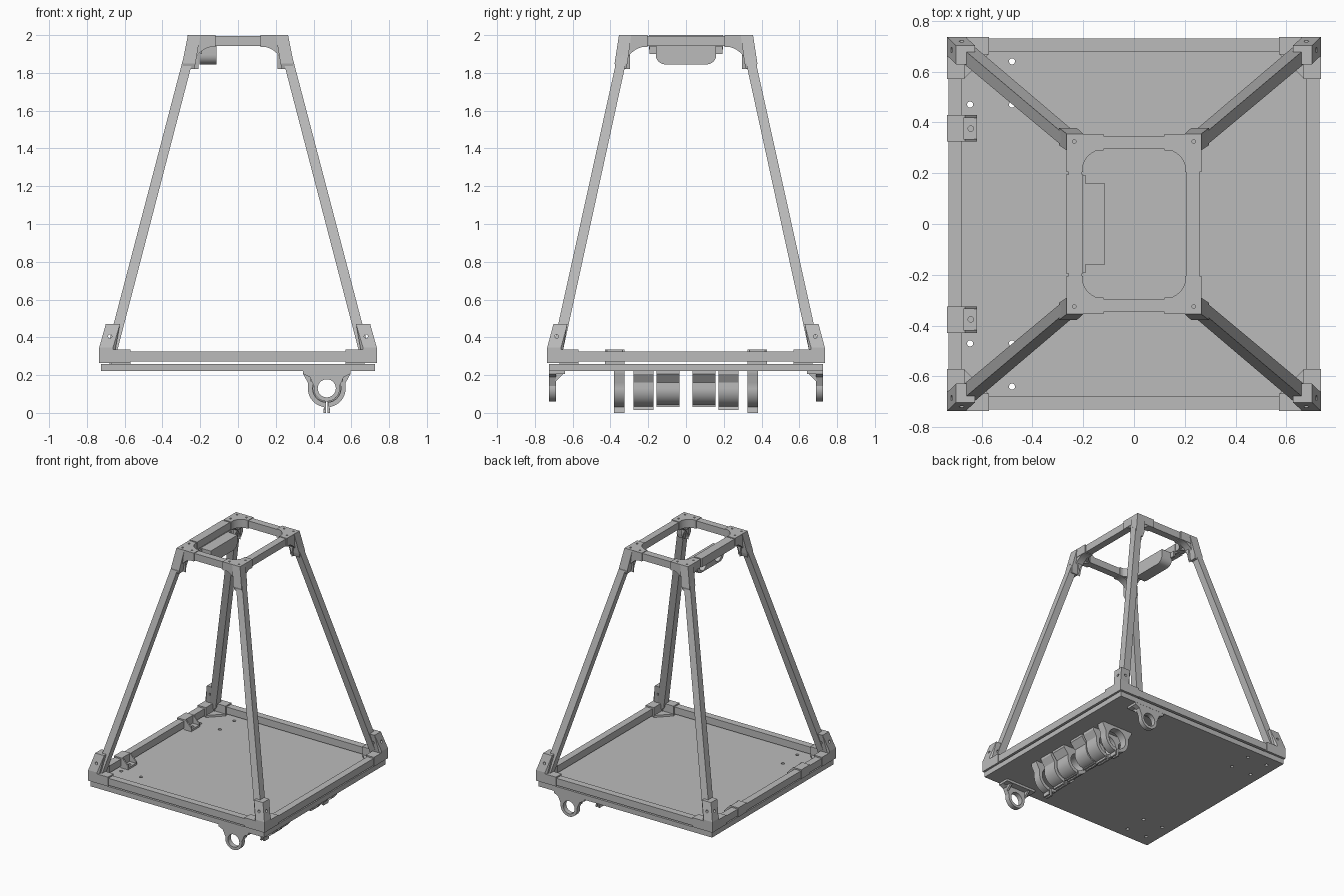
import bpy, bmesh
from math import cos, sin, radians
from mathutils import Vector

cube = bpy.data.objects.get("Cube")
if cube:
    bpy.data.objects.remove(cube)

grey = bpy.data.materials.new("plain grey")
grey.use_nodes = True
GREY = (0.5, 0.5, 0.5, 1)
grey.diffuse_color = GREY
grey.node_tree.nodes["Principled BSDF"].inputs["Base Color"].default_value = GREY


def finish(name, bm, mirror=""):
    bmesh.ops.recalc_face_normals(bm, faces=bm.faces)
    me = bpy.data.meshes.new(name)
    bm.to_mesh(me)
    bm.free()
    ob = bpy.data.objects.new(name, me)
    bpy.context.collection.objects.link(ob)
    me.materials.append(grey)
    if mirror:
        mod = ob.modifiers.new("Mirror", "MIRROR")
        mod.use_axis = ("x" in mirror, "y" in mirror, False)
        mod.use_mirror_merge = False
    return ob


def hull(name, points, mirror=""):
    bm = bmesh.new()
    for p in points:
        bm.verts.new(p)
    bmesh.ops.convex_hull(bm, input=bm.verts)
    return finish(name, bm, mirror)


def rect(x0, x1, y0, y1, z):
    return [(x, y, z) for x in (x0, x1) for y in (y0, y1)]


def box(name, x0, x1, y0, y1, z0, z1, mirror=""):
    return hull(name, rect(x0, x1, y0, y1, z0) + rect(x0, x1, y0, y1, z1), mirror)


def prism(name, profile, axis, a, b, mirror=""):
    """Extrude a 2D profile along one axis from a to b."""
    place = {"x": lambda u, v, w: (w, u, v),
             "y": lambda u, v, w: (u, w, v),
             "z": lambda u, v, w: (u, v, w)}[axis]
    bm = bmesh.new()
    face = bm.faces.new([bm.verts.new(place(u, v, a)) for u, v in profile])
    ext = bmesh.ops.extrude_face_region(bm, geom=[face])
    verts = [g for g in ext["geom"] if isinstance(g, bmesh.types.BMVert)]
    bmesh.ops.translate(bm, verts=verts, vec=place(0, 0, b - a))
    return finish(name, bm, mirror)


def arc(cu, cv, ru, rv, a, b, n=12):
    angles = [radians(a + (b - a) * i / n) for i in range(n + 1)]
    return [(cu + ru * cos(t), cv + rv * sin(t)) for t in angles]


def circle(u, v, r):
    return arc(u, v, r, r, 0, 345, 23)


def drill(obs, u, v, r, axis, a, b, mirror=""):
    """Cut a round hole, ahead of any mirroring on the part."""
    tool = prism("hole_cutter", circle(u, v, r), axis, a, b, mirror)
    tool.hide_render = True
    tool.hide_viewport = True
    tool.display_type = "WIRE"
    for ob in obs:
        mod = ob.modifiers.new("Hole", "BOOLEAN")
        mod.operation = "DIFFERENCE"
        mod.solver = "EXACT"
        mod.object = tool
        ob.modifiers.move(len(ob.modifiers) - 1, 0)


# Base plate with mounting holes
plate = box("base_plate", -.725, .725, -.725, .725, .222, .26)
for x in (-.48, -.645):
    for y in (.47, .64):
        drill([plate], x, y, .012, "z", .1, .4, "y")

# Lower frame beams
box("lower_cross_beam", -.66, .66, .678, .73, .272, .325, "y")
box("lower_side_beam", .678, .73, -.66, .66, .272, .325, "x")

# Lower corner brackets: two sleeves, a leg socket and a foot gusset
box("lower_corner_sleeve_x", .57, .735, .667, .735, .265, .335, "xy")
box("lower_corner_sleeve_y", .667, .735, .57, .735, .265, .335, "xy")
socket = hull("lower_leg_socket", rect(.662, .735, .662, .735, .265)
              + rect(.662, .735, .662, .735, .345)
              + rect(.625, .7, .628, .702, .47), "xy")
drill([socket], .678, .405, .01, "y", .6, .9)
drill([socket], .685, .405, .01, "x", .6, .9)
prism("lower_corner_gusset", [(.67, .57), (.67, .67), (.57, .67)], "z", .26, .275, "xy")

# Sloping legs
hull("leg", rect(.647, .703, .658, .714, .3) + rect(.215, .268, .295, .347, 1.96), "xy")

# Upper frame beams
box("upper_cross_beam", -.2, .2, .295, .347, 1.942, 1.995, "y")
box("upper_side_beam", .205, .257, -.29, .29, 1.942, 1.995, "x")

# Upper corner brackets: sleeves, socket and curved webs
upper = [
    box("upper_corner_sleeve_x", .12, .265, .29, .355, 1.937, 2, "xy"),
    box("upper_corner_sleeve_y", .2, .265, .205, .355, 1.937, 2, "xy"),
    hull("upper_leg_socket", rect(.2, .265, .29, .355, 2)
         + rect(.225, .295, .31, .378, 1.85) + rect(.232, .288, .318, .37, 1.82), "xy"),
]
for u, v in ((.235, .325), (.157, .325), (.235, .247)):
    drill(upper, u, v, .007, "z", 1.985, 2.05)
drill(upper[2:], .335, 1.885, .009, "x", .26, .4)
prism("upper_web_front", [(.255, 1.94)] + arc(.12, 1.82, .12, .12, 0, 90),
      "y", .297, .352, "xy")
prism("upper_web_side", [(.335, 1.94)] + arc(.205, 1.82, .12, .12, 0, 90),
      "x", .208, .262, "xy")
prism("upper_web_flat", [(.21, .3)] + arc(.12, .205, .085, .088, 0, 90),
      "z", 1.937, 2, "xy")

# Sensor housing under the upper right beam, with two round eyes
box("sensor_top_plate", -.268, -.203, -.195, .195, 1.935, 2)
box("sensor_flange", -.215, -.2, -.195, .195, 1.925, 1.945)
outline = [(-.16, 1.942)] + arc(-.11, 1.895, .05, .05, 180, 270, 6) \
    + arc(.11, 1.895, .05, .05, 270, 360, 6) + [(.16, 1.942)]
housing = prism("sensor_housing", outline, "x", -.205, -.115)
for y in (-.09, .09):
    drill([housing], y, 1.893, .038, "x", -.25, -.15)
tab = box("sensor_tab", -.205, -.19, .15, .192, 1.9, 1.94, "y")

# Beam clips: cap, screw foot and two ribs
box("clip_cap", -.735, -.67, .325, .428, .265, .335, "y")
foot = box("clip_foot", -.68, -.617, .325, .428, .26, .275, "y")
drill([foot], -.642, .375, .011, "z", .265, .3)
for y in (.325, .418):
    prism("clip_rib", [(-.675, .27), (-.617, .27), (-.617, .285), (-.665, .335), (-.675, .335)],
          "y", y, y + .01, "y")

# Split pipe clamps under the plate
CX, CZ = .47, .13
for y0, y1, ro, bottom in ((.325, .382, .1, 0), (.172, .278, .097, .015), (.035, .155, .088, .03)):
    ri = ro - .025
    w = .125
    left = [(CX - w, .223), (CX - w, .205), (CX - ro, .16)] \
        + arc(CX, CZ, ro, ro, 180, 262) + [(CX - .018, bottom), (CX - .005, bottom)]
    right = [(2 * CX - u, v) for u, v in reversed(left)]
    prism("pipe_clamp", left + arc(CX, CZ, ri, ri, 266, -86, 40) + right, "y", y0, y1, "y")

# End rings with flange and rib
profile = [(CX + .125, .223), (CX - .125, .223), (CX - .125, .207), (CX - .09, .19)] \
    + arc(CX, CZ, .069, .069, 170, 370, 24) + [(CX + .09, .19), (CX + .125, .207)]
ring = prism("end_ring", profile, "y", .688, .724, "y")
drill([ring], CX, CZ, .048, "y", .6, .8)
box("end_ring_flange", CX - .125, CX + .125, .64, .724, .205, .223, "y")
for x in (CX - .085, CX + .07):
    prism("end_ring_rib", [(.645, .21), (.69, .21), (.69, .165)], "x", x, x + .015, "y")

# Keep curved walls smooth and edges sharp
bpy.ops.object.select_all(action="DESELECT")
for ob in bpy.context.collection.objects:
    if ob.type == "MESH" and ob.name.startswith(("pipe", "end", "upper_web", "sensor_h")):
        ob.select_set(True)
        bpy.context.view_layer.objects.active = ob
bpy.ops.object.shade_smooth_by_angle()
